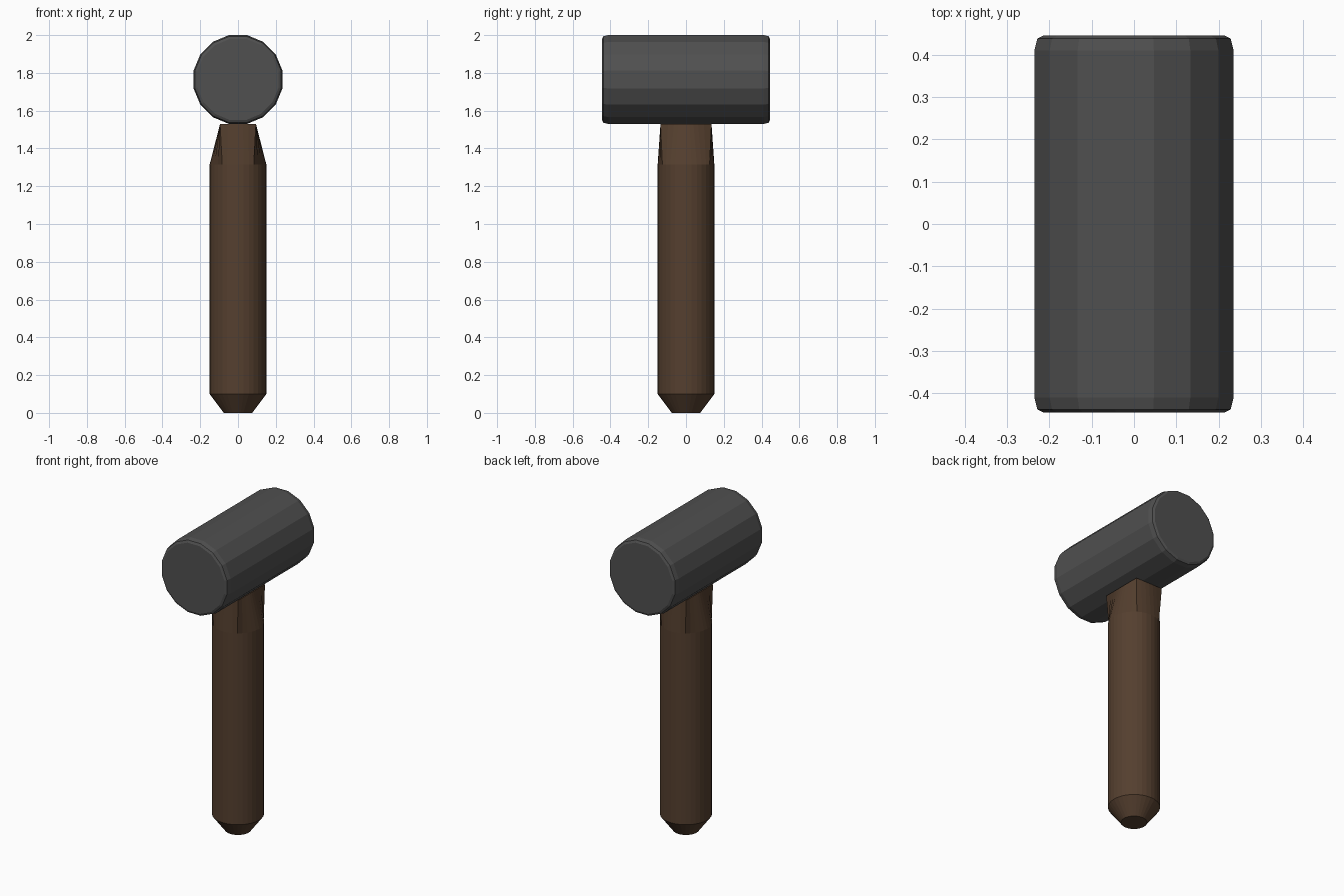
import bpy
import bmesh
from math import cos, sin, pi

if "Cube" in bpy.data.objects:
    bpy.data.objects.remove(bpy.data.objects["Cube"])


def material(name, color):
    mat = bpy.data.materials.new(name)
    mat.diffuse_color = (*color, 1)
    mat.use_nodes = True
    mat.node_tree.nodes["Principled BSDF"].inputs["Base Color"].default_value = mat.diffuse_color
    return mat


def loft(name, rings, mat):
    """Skin equal-length rings of points into a closed, flat-shaded solid."""
    bm = bmesh.new()
    loops = [[bm.verts.new(p) for p in ring] for ring in rings]
    n = len(loops[0])
    for a, b in zip(loops, loops[1:]):
        for i in range(n):
            j = (i + 1) % n
            bm.faces.new((a[i], a[j], b[j], b[i]))
    bm.faces.new(loops[0][::-1])
    bm.faces.new(loops[-1])
    bmesh.ops.recalc_face_normals(bm, faces=bm.faces)
    mesh = bpy.data.meshes.new(name)
    bm.to_mesh(mesh)
    bm.free()
    mesh.materials.append(mat)
    obj = bpy.data.objects.new(name, mesh)
    bpy.context.collection.objects.link(obj)
    return obj


wood = material("dark_wood", (0.09, 0.05, 0.028))
rubber = material("dark_grey", (0.08, 0.08, 0.08))

# Mallet head: 16-sided barrel along y with rounded rims
HEAD_Z, HEAD_SIDES = 1.765, 16
rim = [(0.219, 0.445), (0.233, 0.438), (0.24, 0.41)]
profile = [(r, -y) for r, y in rim] + rim[::-1]
head_rings = []
for r, y in profile:
    angles = [2 * pi * (i + 0.5) / HEAD_SIDES for i in range(HEAD_SIDES)]
    head_rings.append([(r * cos(a), y, HEAD_Z + r * sin(a)) for a in angles])
loft("mallet_head", head_rings, rubber)

# Handle: round shaft, tapered butt, neck blending to a rectangular top
SIDES, HALF_X, HALF_Y = 32, 0.095, 0.135
angles = [2 * pi * i / SIDES for i in range(SIDES)]
handle_rings = [[(r * cos(a), r * sin(a), z) for a in angles]
                for r, z in [(0.075, 0), (0.15, 0.1), (0.15, 1.315)]]
top = []
for i, a in enumerate(angles):
    c, s = cos(a), sin(a)
    if i in (5, 11, 21, 27):  # rectangle corners
        x, y = HALF_X * (1 if c > 0 else -1), HALF_Y * (1 if s > 0 else -1)
    else:  # project outwards onto the rectangle
        k = min(HALF_X / max(abs(c), 1e-6), HALF_Y / max(abs(s), 1e-6))
        x, y = k * c, k * s
    top.append((x, y, 1.53))
handle_rings.append(top)
loft("handle", handle_rings, wood)
